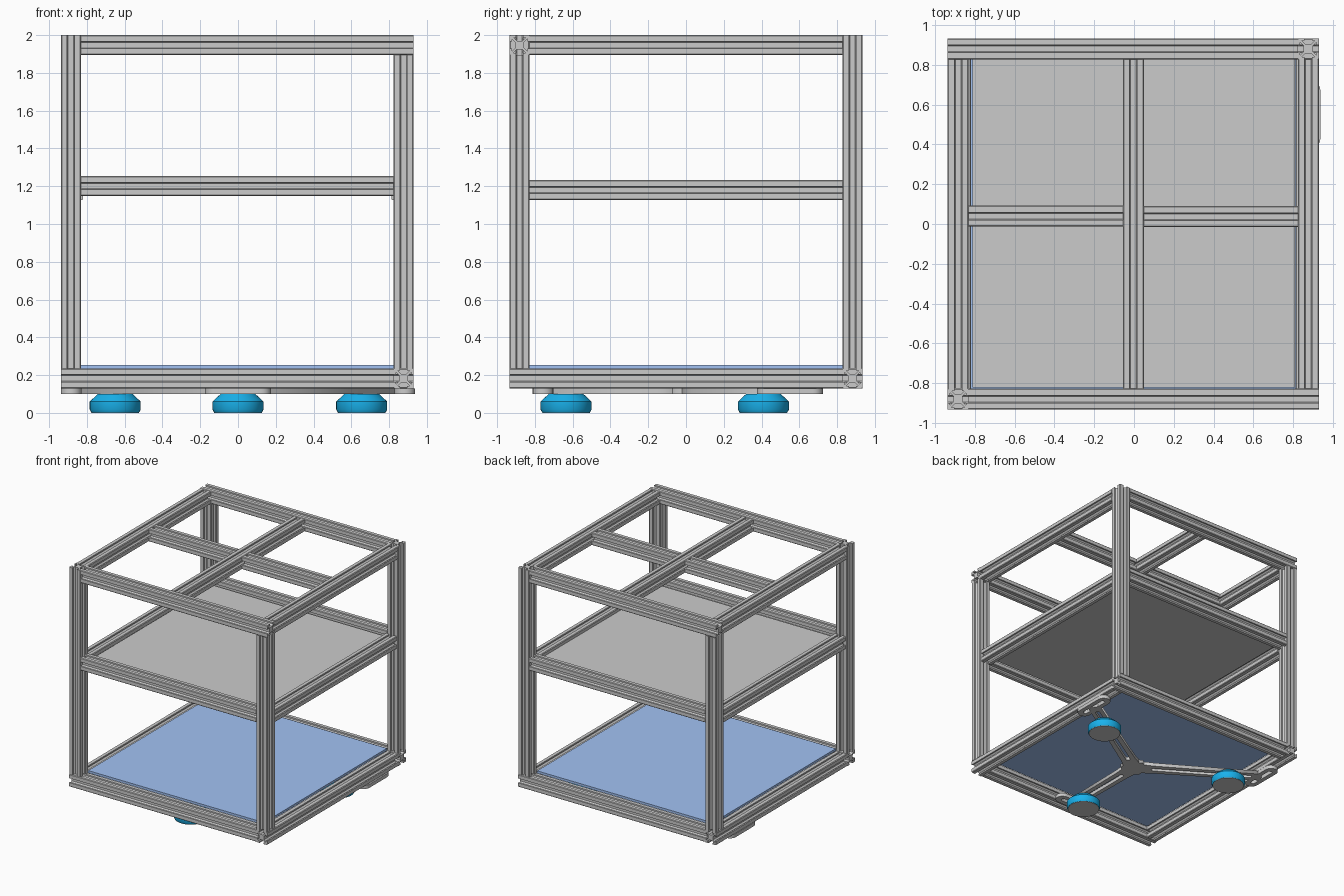
import bpy, bmesh
from math import cos, sin, pi, atan2, hypot
from mathutils import Matrix, Vector

if "Cube" in bpy.data.objects:
    bpy.data.objects.remove(bpy.data.objects["Cube"])

W = 0.106                      # width of the slotted bars
H = W / 2
X0, X1 = -0.938, 0.930         # outer limits of the frame
Y0, Y1 = -0.934, 0.934
Z0, Z1 = 0.130, 2.0
XI0, XI1, YI0, YI1, ZI0, ZI1 = X0 + W, X1 - W, Y0 + W, Y1 - W, Z0 + W, Z1 - W


def material(name, rgb):
    m = bpy.data.materials.new(name)
    m.diffuse_color = (*rgb, 1)
    m.use_nodes = True
    m.node_tree.nodes["Principled BSDF"].inputs["Base Color"].default_value = m.diffuse_color
    return m


pale_blue = material("pale_blue", (0.36, 0.54, 0.9))
bright_blue = material("bright_blue", (0.01, 0.45, 0.85))


def add_object(name, bm, mat=None):
    bmesh.ops.recalc_face_normals(bm, faces=bm.faces[:])
    me = bpy.data.meshes.new(name)
    bm.to_mesh(me)
    bm.free()
    ob = bpy.data.objects.new(name, me)
    bpy.context.collection.objects.link(ob)
    if mat:
        me.materials.append(mat)
    return ob


# T-slot cross-section: one side, repeated four times
SIDE = [(H, -H + 0.005), (H, -0.019), (0.041, -0.019), (0.041, -0.032), (0.023, -0.014),
        (0.023, 0.014), (0.041, 0.032), (0.041, 0.019), (H, 0.019), (H, H - 0.005)]
PROFILE = []
for k in range(4):
    c, s = [(1, 0), (0, 1), (-1, 0), (0, -1)][k]
    PROFILE += [(c * u - s * v, s * u + c * v) for u, v in SIDE]


def beam(name, axis, start, end, cu, cv):
    """Slotted bar along an axis; cu, cv are its centre on the other two axes."""
    place = {"X": lambda t, u, v: (t, u, v), "Y": lambda t, u, v: (u, t, v),
             "Z": lambda t, u, v: (u, v, t)}[axis]
    bm = bmesh.new()
    ends = [[bm.verts.new(place(t, cu + u, cv + v)) for u, v in PROFILE] for t in (start, end)]
    n = len(PROFILE)
    for i in range(n):
        j = (i + 1) % n
        bm.faces.new((ends[0][i], ends[0][j], ends[1][j], ends[1][i]))
    for e in ends:
        bm.faces.new(e)
    return add_object(name, bm)


def panel(name, lo, hi, mat=None):
    bm = bmesh.new()
    lo, hi = Vector(lo), Vector(hi)
    bmesh.ops.create_cube(bm, size=1, matrix=Matrix.Translation((lo + hi) / 2)
                          @ Matrix.Diagonal((*(hi - lo), 1)))
    return add_object(name, bm, mat)


xl, xr, yf, yb, zb, zt = X0 + H, X1 - H, Y0 + H, Y1 - H, Z0 + H, Z1 - H

# Corner posts
beam("front_left_post", "Z", ZI0, Z1, xl, yf)
beam("back_right_post", "Z", ZI0, Z1, xr, yb)
beam("front_right_post", "Z", ZI0, ZI1, xr, yf)
beam("back_left_post", "Z", ZI0, ZI1, xl, yb)

# Top rails and cross bars
beam("top_front_rail", "X", XI0, X1, yf, zt)
beam("top_back_rail", "X", X0, XI1, yb, zt)
beam("top_left_rail", "Y", YI0, YI1, xl, zt)
beam("top_right_rail", "Y", YI0, YI1, xr, zt)
XM = -0.003
beam("top_centre_bar", "Y", YI0, YI1, XM, zt)
beam("top_left_cross_bar", "X", XI0, XM - H, 0.04, zt)
beam("top_right_cross_bar", "X", XM + H, XI1, 0.037, zt)

# Bottom rails
beam("bottom_front_rail", "X", X0, XI1, yf, zb)
beam("bottom_back_rail", "X", XI0, X1, yb, zb)
beam("bottom_left_rail", "Y", YI0, Y1, xl, zb)
beam("bottom_right_rail", "Y", Y0, YI1, xr, zb)

# Middle shelf rails
beam("shelf_front_rail", "X", XI0, XI1, yf, 1.201)
beam("shelf_back_rail", "X", XI0, XI1, yb, 1.201)
beam("shelf_left_rail", "Y", YI0, YI1, xl + 0.012, 1.180)
beam("shelf_right_rail", "Y", YI0, YI1, xr - 0.012, 1.180)

# Panels
panel("shelf_panel", (-0.812, -0.822, 1.185), (0.81, YI1, 1.205))
panel("floor_panel", (XI0, YI0, ZI0 - 0.002), (XI1, YI1, 0.254), pale_blue)


def stadium(length, width, n=10):
    r, d = width / 2, length / 2 - width / 2
    pts = [(d + r * cos(a), r * sin(a)) for a in [-pi / 2 + pi * i / n for i in range(n + 1)]]
    return pts + [(-x, -y) for x, y in pts]


def plate(name, loops, centre, angle, z0=0.10, z1=0.13):
    """Flat plate from an outline followed by holes, turned about z."""
    cu = bpy.data.curves.new(name, "CURVE")
    cu.dimensions, cu.fill_mode, cu.extrude = "2D", "BOTH", (z1 - z0) / 2
    for pts in loops:
        sp = cu.splines.new("POLY")
        sp.points.add(len(pts) - 1)
        for p, (x, y) in zip(sp.points, pts):
            p.co = (x, y, 0, 1)
        sp.use_cyclic_u = True
    ob = bpy.data.objects.new(name, cu)
    bpy.context.collection.objects.link(ob)
    ob.location = (centre[0], centre[1], (z0 + z1) / 2)
    ob.rotation_euler.z = angle
    bpy.ops.object.select_all(action="DESELECT")
    ob.select_set(True)
    bpy.context.view_layer.objects.active = ob
    bpy.ops.object.convert(target="MESH")


def foot(name, x, y):
    """Turned foot with a grey pad underneath."""
    outline = [(0, 0.003), (0.127, 0.003), (0.135, 0.018), (0.135, 0.06), (0.092, 0.1), (0, 0.1)]
    bm = bmesh.new()
    vs = [bm.verts.new((r, 0, z)) for r, z in outline]
    es = [bm.edges.new(p) for p in zip(vs, vs[1:])]
    bmesh.ops.spin(bm, geom=vs + es, cent=(0, 0, 0), axis=(0, 0, 1), angle=2 * pi, steps=40)
    bmesh.ops.remove_doubles(bm, verts=bm.verts[:], dist=1e-5)
    ob = add_object(name, bm, bright_blue)
    bm = bmesh.new()
    bmesh.ops.create_cone(bm, cap_ends=True, segments=40, radius1=0.126, radius2=0.126, depth=0.004,
                          matrix=Matrix.Translation((0, 0, 0.002)))
    pad = add_object(name + "_pad", bm)
    for o in (ob, pad):
        o.location = (x, y, 0)
        bpy.ops.object.select_all(action="DESELECT")
        o.select_set(True)
        bpy.context.view_layer.objects.active = o
        bpy.ops.object.shade_smooth_by_angle()


# Three-armed base: arm, slotted end bar and foot for each direction
ARMS = [("right", (0.883, 0.55), pi / 2, (0.655, 0.41)),
        ("left", (-0.883, 0.55), pi / 2, (-0.65, 0.41)),
        ("front", (0, -0.757), 0, (0, -0.635))]
for side, (ex, ey), bar_angle, (fx, fy) in ARMS:
    L, a = hypot(ex, ey), atan2(ey, ex)
    arm = [(0, -0.075), (0.15, -0.06), (L, -0.05), (L, 0.05), (0.15, 0.06), (0, 0.075)]
    slot = [(x + 0.14 + (L - 0.22) / 2, y) for x, y in stadium(L - 0.22, 0.036)]
    plate(side + "_base_arm", [arm, slot], (0, 0), a)
    plate(side + "_base_end_bar", [stadium(0.35, 0.11), stadium(0.25, 0.035)], (ex, ey), bar_angle)
    foot(side + "_foot", fx, fy)

# Hub joining the arms
plate("base_hub", [[(0.11 * cos(pi / 6 + i * pi / 3), 0.11 * sin(pi / 6 + i * pi / 3))
                    for i in range(6)]], (0, 0), 0)
